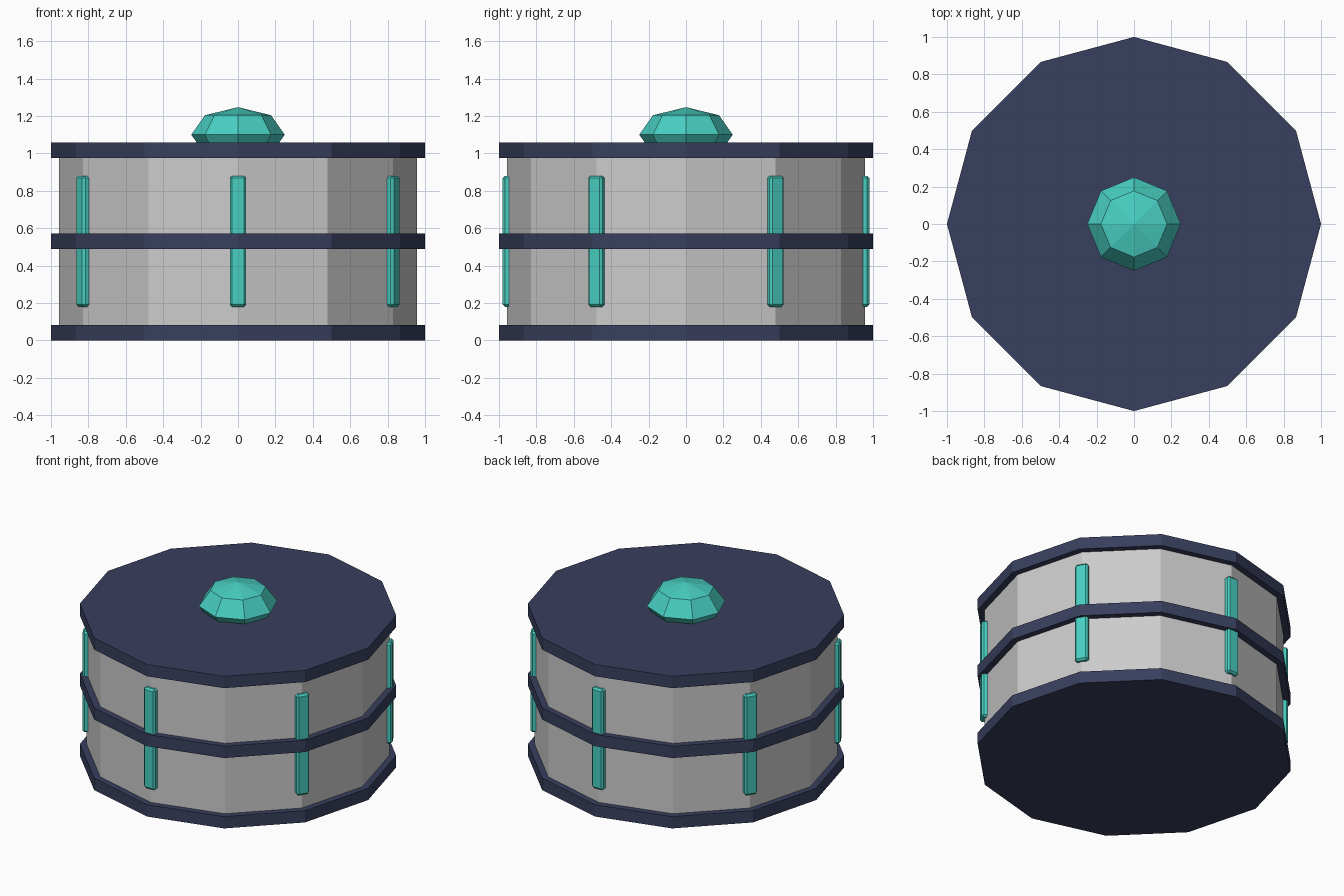
import bpy
from math import cos, sin, radians

if "Cube" in bpy.data.objects:
    bpy.data.objects.remove(bpy.data.objects["Cube"])

SIDES = 12


def material(name, rgb):
    mat = bpy.data.materials.new(name)
    mat.diffuse_color = (*rgb, 1)
    mat.use_nodes = True
    mat.node_tree.nodes["Principled BSDF"].inputs["Base Color"].default_value = mat.diffuse_color
    return mat


navy = material("navy", (0.040, 0.050, 0.112))
teal = material("teal", (0.065, 0.62, 0.54))


def finish(name, mat=None):
    obj = bpy.context.object
    obj.name = name
    if mat:
        obj.data.materials.append(mat)
    return obj


def drum(name, radius, z0, z1, mat=None):
    # Twelve-sided prism with a corner on the +x axis
    bpy.ops.mesh.primitive_cylinder_add(
        vertices=SIDES, radius=radius, depth=z1 - z0,
        location=(0, 0, (z0 + z1) / 2), rotation=(0, 0, radians(90)))
    return finish(name, mat)


# Body and the three raised bands
drum("body", 0.957, 0.04, 1.015)
drum("bottom_band", 1.0, 0.0, 0.082, navy)
drum("middle_band", 1.0, 0.489, 0.571, navy)
drum("lid_band", 1.0, 0.975, 1.057, navy)

# Bevelled upright strips on every second corner
for i in range(6):
    a = radians(30 + 60 * i)
    r = 0.95
    bpy.ops.mesh.primitive_cube_add(
        size=1, location=(r * cos(a), r * sin(a), 0.53), rotation=(0, 0, a))
    strip = finish(f"strip_{i + 1}", teal)
    strip.scale = (0.06, 0.087, 0.70)
    bpy.ops.object.transform_apply(location=False, rotation=False, scale=True)
    bevel = strip.modifiers.new("bevel", 'BEVEL')
    bevel.width = 0.012
    bevel.segments = 1

# Faceted gem knob half sunk in the lid
bpy.ops.mesh.primitive_uv_sphere_add(
    segments=8, ring_count=4, radius=1, location=(0, 0, 1.1))
gem = finish("gem_knob", teal)
gem.scale = (0.25, 0.25, 0.147)
bpy.ops.object.transform_apply(location=False, rotation=False, scale=True)
